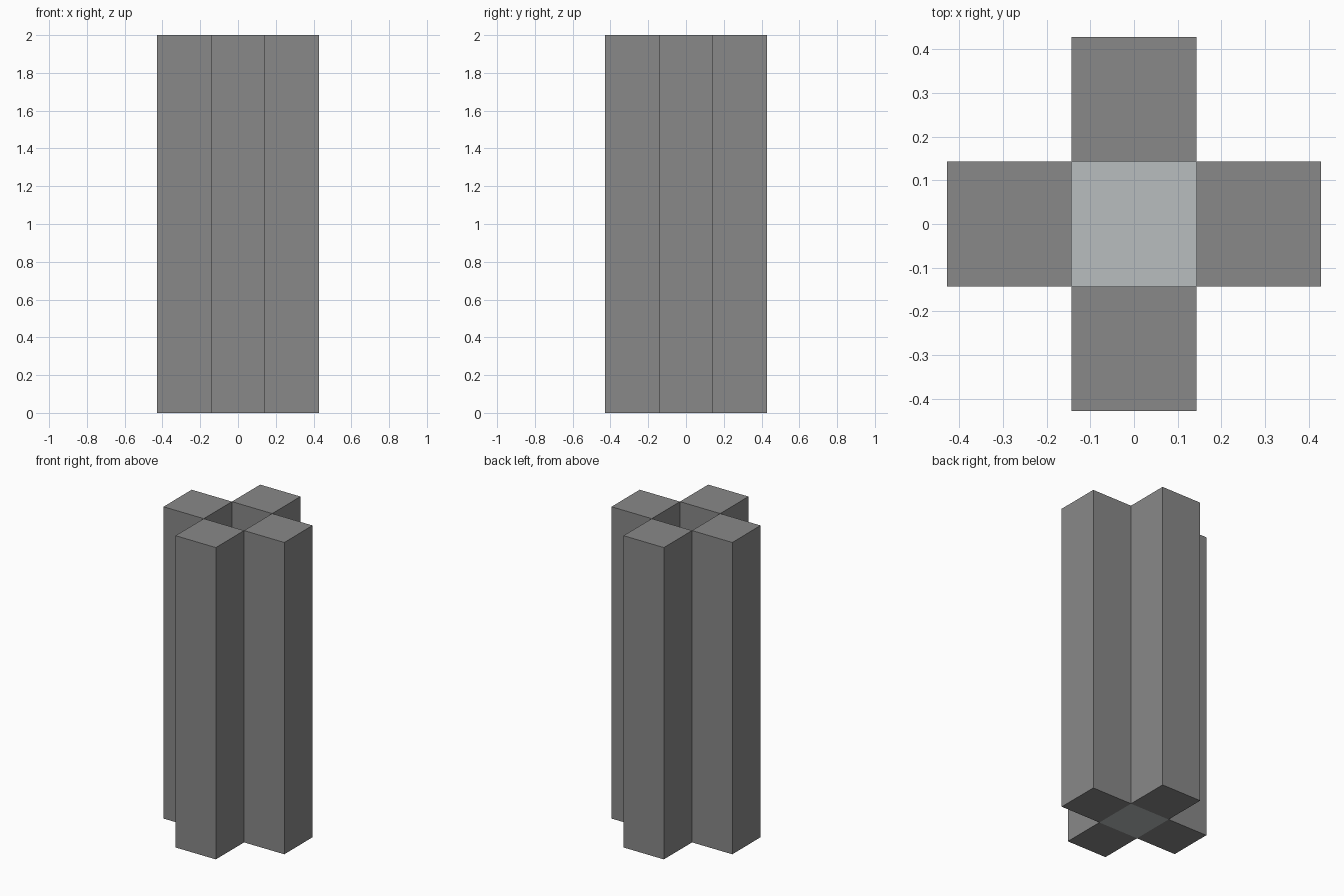
import bpy

cube = bpy.data.objects.get("Cube")
if cube:
    bpy.data.objects.remove(cube, do_unlink=True)

HEIGHT = 2.0
CELL = HEIGHT / 7  # width of one square column


def material(name, rgb):
    mat = bpy.data.materials.new(name)
    mat.use_nodes = True
    color = (*rgb, 1)
    mat.diffuse_color = color
    mat.node_tree.nodes["Principled BSDF"].inputs["Base Color"].default_value = color
    return mat


def box(name, x, y, bottom, height, mat):
    bpy.ops.mesh.primitive_cube_add(size=1, location=(x, y, bottom + height / 2))
    obj = bpy.context.object
    obj.name = name
    obj.scale = (CELL, CELL, height)
    bpy.ops.object.transform_apply(location=False, rotation=False, scale=True)
    obj.data.materials.append(mat)
    return obj


grey = material("mid grey", (0.25, 0.25, 0.25))
pale = material("pale grey", (0.48, 0.51, 0.52))

# Four square columns around an open central shaft
columns = {
    "left_column": (1, 0),
    "right_column": (-1, 0),
    "front_column": (0, -1),
    "back_column": (0, 1),
}
for name, (dx, dy) in columns.items():
    box(name, dx * CELL, dy * CELL, 0, HEIGHT, grey)

# Pale floor closing the bottom of the shaft
box("shaft_floor", 0, 0, 0, 0.01, pale)
